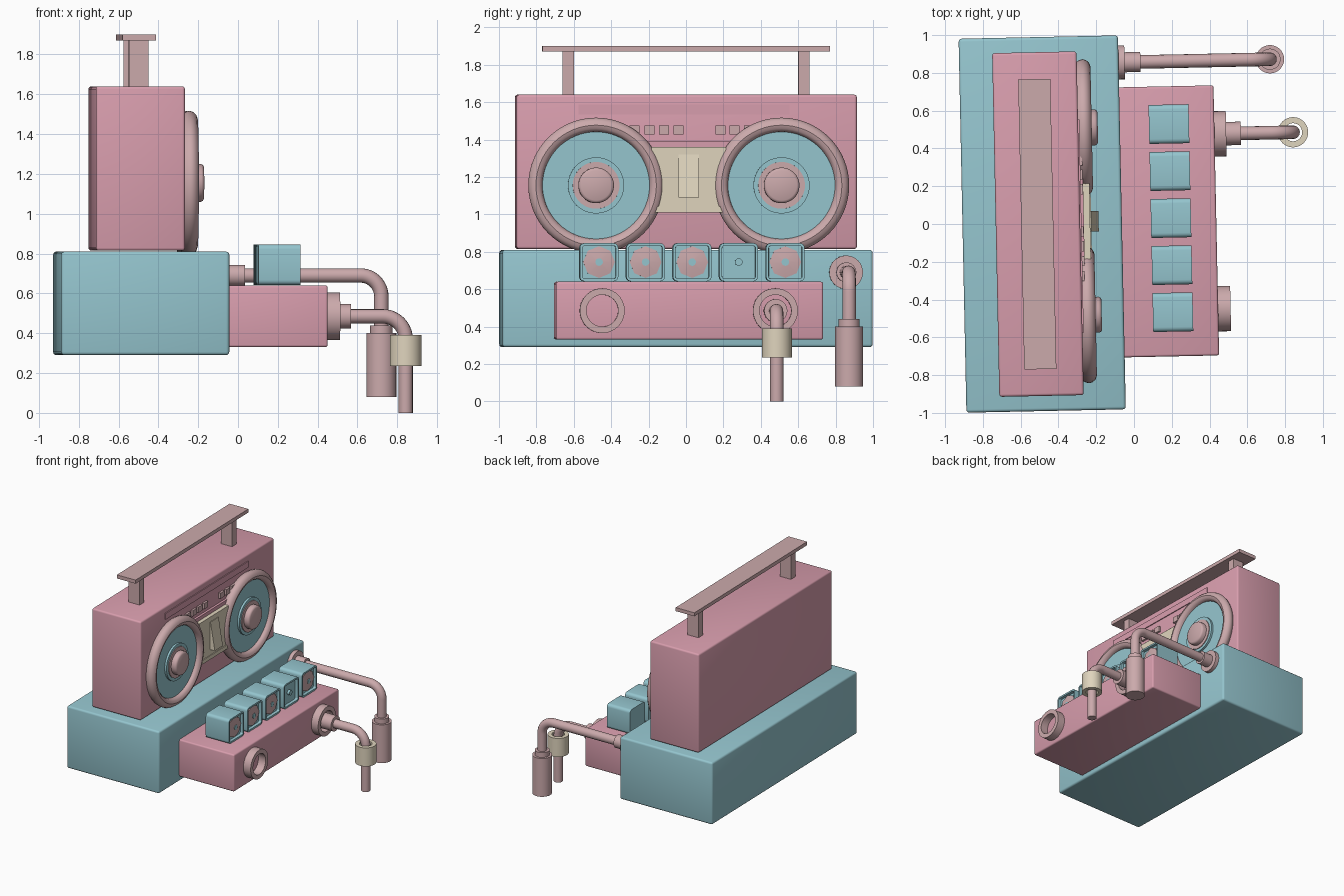
import bpy, bmesh, math
from mathutils import Vector

if "Cube" in bpy.data.objects:
    bpy.data.objects.remove(bpy.data.objects["Cube"])

def material(name, rgb):
    m = bpy.data.materials.new(name)
    m.diffuse_color = (*rgb, 1)
    m.use_nodes = True
    m.node_tree.nodes["Principled BSDF"].inputs["Base Color"].default_value = m.diffuse_color
    return m

PINK = material("pink", (0.69, 0.34, 0.42))
TEAL = material("teal", (0.30, 0.56, 0.62))
MAUVE = material("mauve", (0.60, 0.40, 0.41))
CREAM = material("cream", (0.74, 0.66, 0.51))
CY = 0.01   # shared centre line in y

def finish(name, bm, mat):
    bmesh.ops.recalc_face_normals(bm, faces=bm.faces)
    me = bpy.data.meshes.new(name)
    bm.to_mesh(me)
    bm.free()
    me.materials.append(mat)
    ob = bpy.data.objects.new(name, me)
    bpy.context.collection.objects.link(ob)
    return ob

def box_bm(x0, x1, y0, y1, z0, z1):
    bm = bmesh.new()
    bmesh.ops.create_cube(bm, size=1)
    for v in bm.verts:
        v.co = ((x0 + x1) / 2 + v.co.x * (x1 - x0),
                (y0 + y1) / 2 + v.co.y * (y1 - y0),
                (z0 + z1) / 2 + v.co.z * (z1 - z0))
    return bm

def box(name, x0, x1, y0, y1, z0, z1, mat, bevel=0):
    bm = box_bm(x0, x1, y0, y1, z0, z1)
    if bevel:
        bmesh.ops.bevel(bm, geom=bm.edges[:], offset=bevel, segments=3,
                        profile=0.5, affect='EDGES')
    return finish(name, bm, mat)

def lathe(name, profile, origin, axis, mat, segs=48, closed=False):
    """Spin (radius, height) points round the X or Z axis through origin."""
    bm = bmesh.new()
    o = Vector(origin)
    vs = [bm.verts.new(o + Vector((h, r, 0) if axis == 'X' else (r, 0, h)))
          for r, h in profile]
    pairs = list(zip(vs, vs[1:])) + ([(vs[-1], vs[0])] if closed else [])
    edges = [bm.edges.new(p) for p in pairs]
    bmesh.ops.spin(bm, geom=vs + edges, cent=o, dvec=(0, 0, 0), angle=math.tau, steps=segs,
                   axis=(1, 0, 0) if axis == 'X' else (0, 0, 1))
    bmesh.ops.remove_doubles(bm, verts=bm.verts, dist=1e-5)
    return finish(name, bm, mat)

def cylinder(name, r, h0, h1, origin, axis, mat):
    return lathe(name, [(0, h0), (r, h0), (r, h1), (0, h1)], origin, axis, mat, 32)

def ring(name, r_in, r_out, h0, h1, origin, axis, mat):
    prof = [(r_in, h0), (r_out, h0), (r_out, h1), (r_in, h1)]
    return lathe(name, prof, origin, axis, mat, 40, True)

def pipe(name, x0, x1, y, z, z_end, bend, radius, mat):
    """Round pipe that runs along +x, bends down and drops to z_end."""
    pts = [(x0, y, z)]
    for i in range(13):
        a = math.pi / 2 * i / 12
        pts.append((x1 - bend + bend * math.sin(a), y, z - bend + bend * math.cos(a)))
    pts.append((x1, y, z_end))
    cu = bpy.data.curves.new(name, 'CURVE')
    cu.dimensions = '3D'
    cu.bevel_depth = radius
    cu.bevel_resolution = 6
    cu.use_fill_caps = True
    sp = cu.splines.new('POLY')
    sp.points.add(len(pts) - 1)
    for p, co in zip(sp.points, pts):
        p.co = (*co, 1)
    cu.materials.append(mat)
    ob = bpy.data.objects.new(name, cu)
    bpy.context.collection.objects.link(ob)
    bpy.ops.object.select_all(action='DESELECT')
    ob.select_set(True)
    bpy.context.view_layer.objects.active = ob
    bpy.ops.object.convert(target='MESH')

# Main bodies
box("base", -0.908, -0.064, CY - 0.99, CY + 0.99, 0.29, 0.81, TEAL, 0.016)
box("stereo_body", -0.732, -0.285, CY - 0.91, CY + 0.91, 0.815, 1.64, PINK, 0.014)
box("front_tank", -0.08, 0.436, CY - 0.715, CY + 0.715, 0.33, 0.64, PINK, 0.012)

# Carry handle
for side, s in (("left", -1), ("right", 1)):
    y = CY + s * 0.63
    box(f"handle_post_{side}", -0.562, -0.462, y - 0.03, y + 0.03, 1.63, 1.875, MAUVE)
box("handle_bar", -0.597, -0.427, CY - 0.768, CY + 0.768, 1.87, 1.90, MAUVE)

# Speakers: rounded rim, recessed cone, stepped hub
FACE = -0.285
for side, s in (("left", -1), ("right", 1)):
    o = (FACE, 0.02 + s * 0.496, 1.155)
    lathe(f"speaker_rim_{side}",
          [(0.345, -0.01), (0.358, 0.015), (0.362, 0.032), (0.356, 0.05), (0.342, 0.065),
           (0.322, 0.072), (0.303, 0.066), (0.290, 0.052), (0.285, 0.03), (0.285, -0.01)],
          o, 'X', MAUVE, 64, True)
    lathe(f"speaker_cone_{side}",
          [(0.29, 0.035), (0.15, 0.035), (0.15, 0.052), (0.125, 0.052), (0.125, 0.04), (0, 0.04)],
          o, 'X', TEAL, 64)
    lathe(f"speaker_hub_{side}",
          [(0.125, 0.03), (0.125, 0.058), (0.095, 0.058), (0.095, 0.09), (0.09, 0.099),
           (0.08, 0.104), (0, 0.104)], o, 'X', MAUVE)

# Cassette deck with its wedge-shaped door
box("cassette_panel", FACE - 0.01, -0.232, CY - 0.19, CY + 0.21, 1.04, 1.36, CREAM)
box("cassette_ledge", FACE - 0.01, -0.226, CY - 0.18, CY + 0.20, 1.01, 1.042, CREAM)
door = box("cassette_door", -0.24, -0.187, CY - 0.046, CY + 0.064, 1.09, 1.32, CREAM)
for v in door.data.vertices:
    if v.co.z > 1.3 and v.co.x > -0.2:
        v.co.x = -0.227

# Trim strips and small buttons
box("tuner_strip", FACE - 0.01, FACE + 0.007, CY - 0.58, CY + 0.55, 1.535, 1.587, PINK)
box("deck_strip", FACE - 0.01, FACE + 0.02, CY - 0.25, CY + 0.27, 1.36, 1.39, PINK)
for i, y in enumerate((-0.27, -0.19, -0.112, -0.034, 0.19, 0.266, 0.342)):
    box(f"small_button_{i + 1}", FACE - 0.01, FACE + 0.018, y - 0.027, y + 0.027,
        1.428, 1.475, MAUVE)

# Row of five keys, each hollowed at the front
for i in range(5):
    y, z = 0.027 + (i - 2) * 0.249, 0.745
    bm = box_bm(0.09, 0.302, y - 0.103, y + 0.103, 0.642, 0.846)
    long_edges = [e for e in bm.edges if abs(e.verts[0].co.x - e.verts[1].co.x) > 0.1]
    bmesh.ops.bevel(bm, geom=long_edges, offset=0.025, segments=4, profile=0.5, affect='EDGES')
    front = max(bm.faces, key=lambda f: f.calc_center_median().x)
    bmesh.ops.inset_region(bm, faces=[front], thickness=0.014)
    bmesh.ops.inset_region(bm, faces=[front], thickness=0.001, depth=-0.025)
    finish(f"key_{i + 1}", bm, TEAL)
    o = (0.277, y, z)
    if i != 3:
        lathe(f"key_dial_{i + 1}", [(0.085, -0.005), (0.085, 0.008), (0.015, 0.018), (0, 0.018)],
              o, 'X', MAUVE, 8)
    cylinder(f"key_pin_{i + 1}", 0.02, -0.005, 0.021, o, 'X', TEAL)

# Open port on the tank
ring("tank_port", 0.085, 0.12, 0, 0.068, (0.434, -0.458, 0.485), 'X', MAUVE)

# Tank spout with its loose collar
y = 0.468
ring("spout_flange", 0.085, 0.12, 0, 0.064, (0.434, y, 0.485), 'X', MAUVE)
cylinder("spout_neck", 0.062, 0, 0.142, (0.434, y, 0.485), 'X', MAUVE)
pipe("spout_pipe", 0.5, 0.852, y, 0.485, 0, 0.115, 0.036, MAUVE)
ring("spout_collar", 0.048, 0.08, 0.235, 0.39, (0.852, y, 0), 'Z', CREAM)

# Base spout with its nozzle
y = 0.857
cylinder("arm_flange", 0.09, 0, 0.034, (-0.066, y, 0.69), 'X', MAUVE)
cylinder("arm_neck", 0.053, 0, 0.118, (-0.066, y, 0.69), 'X', MAUVE)
pipe("arm_pipe", 0.0, 0.738, y, 0.69, 0.41, 0.105, 0.036, MAUVE)
cylinder("nozzle_neck", 0.056, 0.39, 0.44, (0.738, y, 0), 'Z', MAUVE)
cylinder("nozzle", 0.075, 0.08, 0.40, (0.738, y, 0), 'Z', MAUVE)

# Whole model sits turned slightly about z
bpy.ops.object.select_all(action='SELECT')
for ob in bpy.context.selected_objects:
    ob.rotation_euler.z = math.radians(1.2)
    bpy.context.view_layer.objects.active = ob
bpy.ops.object.shade_smooth_by_angle(angle=math.radians(35))
